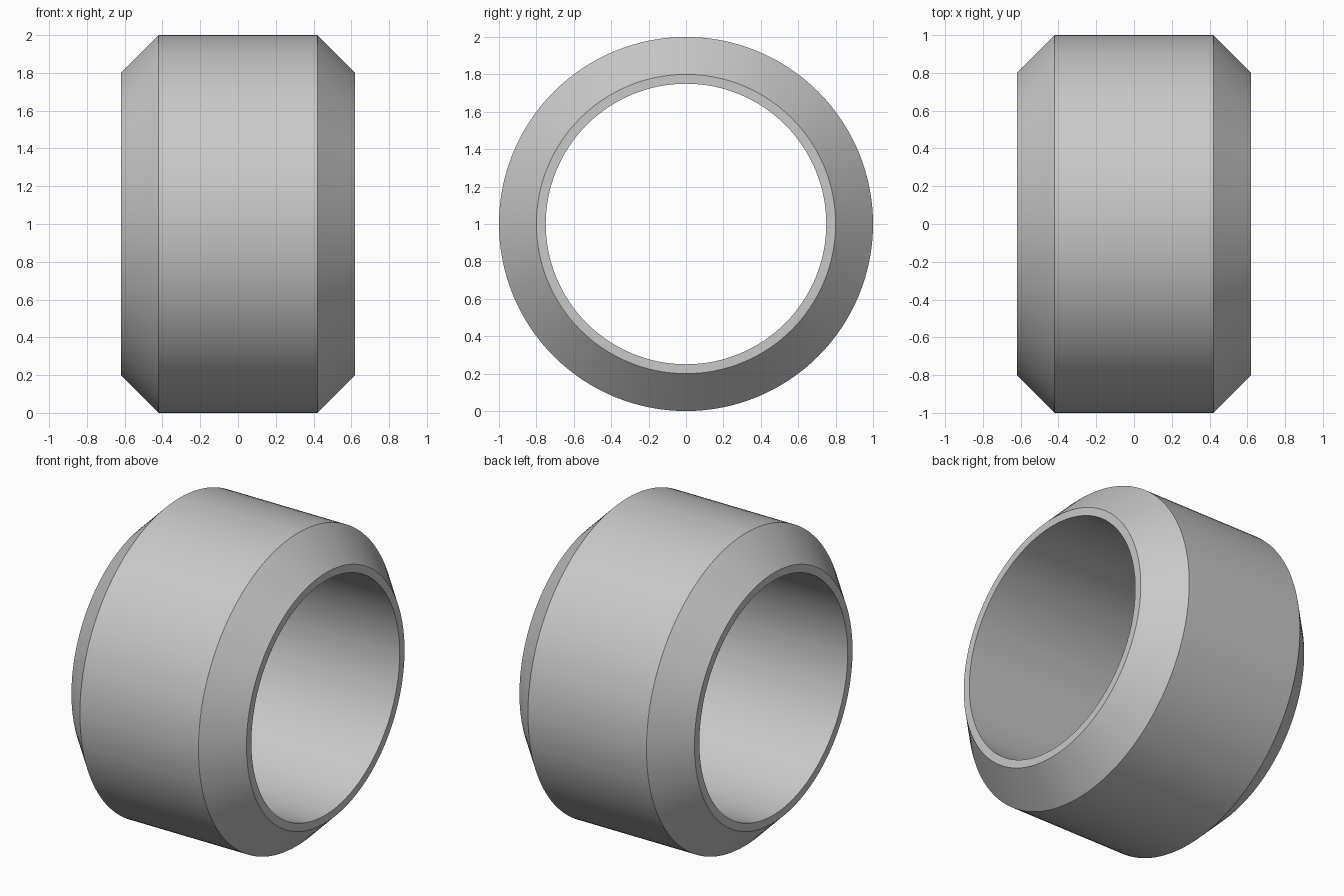
import bpy
import bmesh
import math

cube = bpy.data.objects.get("Cube")
if cube:
    bpy.data.objects.remove(cube, do_unlink=True)

SEGMENTS = 128
# Half-section of the ring as (x, radius): bore, flat rim, chamfer, outer wall
HALF = [(0.62, 0.75), (0.62, 0.80), (0.42, 1.00)]
PROFILE = HALF + [(-x, r) for x, r in reversed(HALF)]

# Plain grey material
grey = bpy.data.materials.new("grey")
grey.use_nodes = True
colour = (0.58, 0.58, 0.58, 1)
grey.diffuse_color = colour
grey.node_tree.nodes["Principled BSDF"].inputs["Base Color"].default_value = colour

# Sweep the closed section around the x axis
bm = bmesh.new()
rings = []
for i in range(SEGMENTS):
    a = 2 * math.pi * i / SEGMENTS
    rings.append([bm.verts.new((x, r * math.cos(a), 1 + r * math.sin(a)))
                  for x, r in PROFILE])
for i, ring in enumerate(rings):
    following = rings[(i + 1) % SEGMENTS]
    for j in range(len(PROFILE)):
        k = (j + 1) % len(PROFILE)
        bm.faces.new((ring[j], ring[k], following[k], following[j]))
bmesh.ops.recalc_face_normals(bm, faces=bm.faces)

mesh = bpy.data.meshes.new("chamfered_ring")
bm.to_mesh(mesh)
bm.free()
mesh.materials.append(grey)
ring_object = bpy.data.objects.new("chamfered_ring", mesh)
bpy.context.collection.objects.link(ring_object)

# Smooth round walls with crisp chamfer edges
bpy.ops.object.select_all(action="DESELECT")
ring_object.select_set(True)
bpy.context.view_layer.objects.active = ring_object
bpy.ops.object.shade_smooth_by_angle(angle=math.radians(30))
